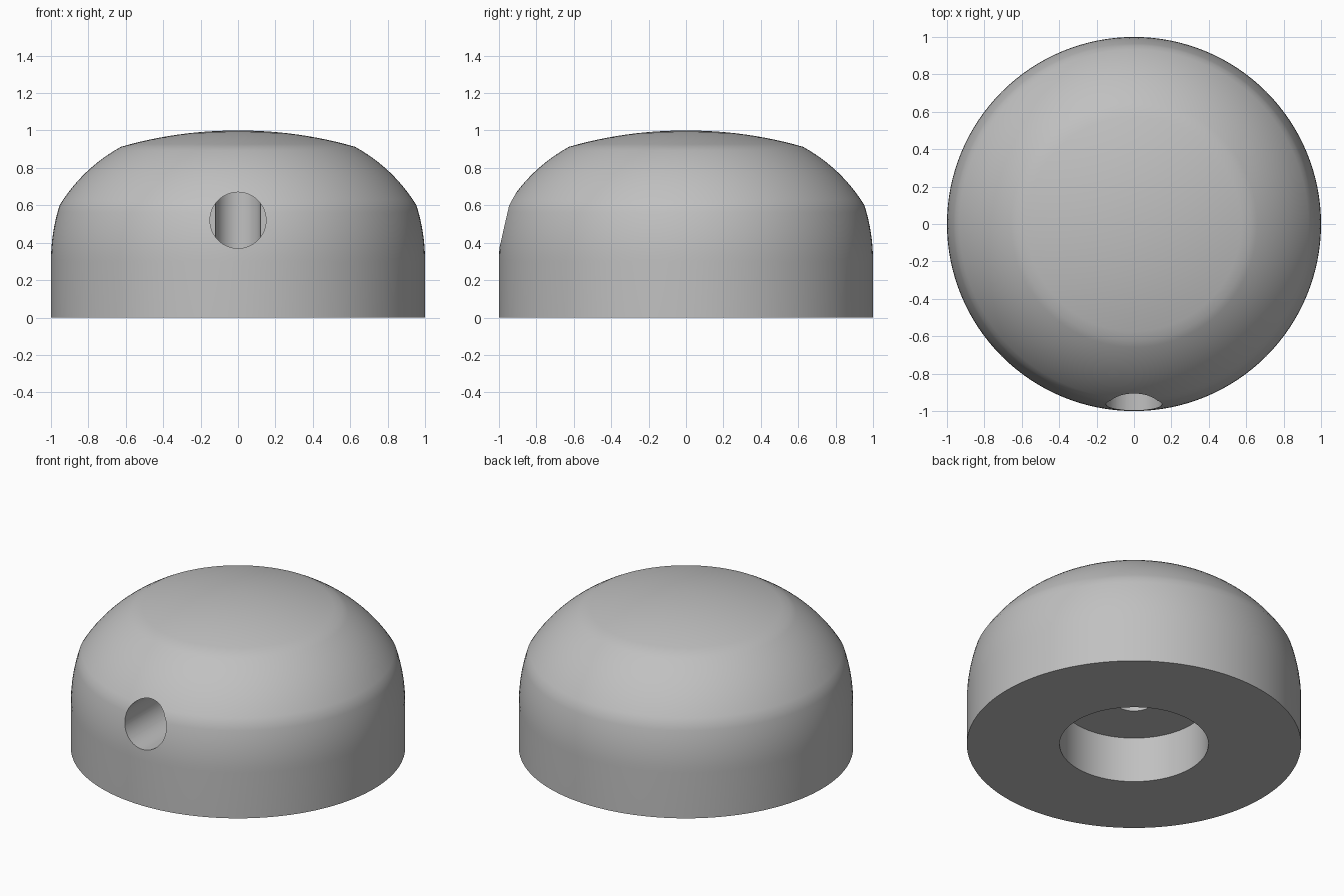
import bpy, bmesh, math
from mathutils import Matrix, Vector

default = bpy.data.objects.get("Cube")
if default:
    bpy.data.objects.remove(default)

grey = bpy.data.materials.new("grey")
grey.use_nodes = True
colour = (0.53, 0.53, 0.53, 1)
grey.diffuse_color = colour
grey.node_tree.nodes["Principled BSDF"].inputs["Base Color"].default_value = colour

SEGMENTS = 128
SHAFT_RADIUS = 0.12
RECESS_RADIUS, RECESS_TOP = 0.445, 0.3
SHAFT_TOP = 0.8


def arc(start, middle, end, steps):
    """Points of the circle through three points, leaving out the start."""
    a, b, c = (complex(*p) for p in (start, middle, end))
    w = (c - a) / (b - a)
    centre = (b - a) * (w - abs(w) ** 2) / (2j * w.imag) + a
    # Turn the start around the centre until it meets the end
    turn = (c - centre) / (a - centre)
    angle = math.atan2(turn.imag, turn.real)
    out = []
    for i in range(1, steps + 1):
        t = angle * i / steps
        p = centre + (a - centre) * complex(math.cos(t), math.sin(t))
        out.append((p.real, p.imag))
    return out


def lathe(name, profile):
    """Spin a (radius, height) profile around the vertical axis."""
    bm = bmesh.new()
    verts = [bm.verts.new((r, 0, z)) for r, z in profile]
    edges = [bm.edges.new(pair) for pair in zip(verts, verts[1:])]
    bmesh.ops.spin(bm, geom=verts + edges, cent=(0, 0, 0), axis=(0, 0, 1),
                   angle=math.tau, steps=SEGMENTS, use_merge=False)
    bmesh.ops.remove_doubles(bm, verts=bm.verts, dist=0.0001)
    bmesh.ops.recalc_face_normals(bm, faces=bm.faces)
    mesh = bpy.data.meshes.new(name)
    bm.to_mesh(mesh)
    bm.free()
    obj = bpy.data.objects.new(name, mesh)
    bpy.context.collection.objects.link(obj)
    mesh.materials.append(grey)
    return obj


# Knob body: recess and shaft bore inside, straight side, shoulder and crown outside
profile = [(0, SHAFT_TOP), (SHAFT_RADIUS, SHAFT_TOP), (SHAFT_RADIUS, RECESS_TOP),
           (RECESS_RADIUS, RECESS_TOP), (RECESS_RADIUS, 0), (1, 0), (1, 0.3)]
profile += arc((1, 0.3), (0.989, 0.45), (0.954, 0.6), 8)
profile += arc((0.954, 0.6), (0.808, 0.78), (0.625, 0.913), 12)
profile += arc((0.625, 0.913), (0.32, 0.978), (0, 1), 12)
profile[-1] = (0, 1)
body = lathe("knob_body", profile)

# Set screw hole from the front into the shaft bore
bm = bmesh.new()
bmesh.ops.create_cone(bm, cap_ends=True, segments=64, radius1=0.15, radius2=0.15, depth=1.2,
                      matrix=Matrix.Translation((0, -0.6, 0.52)) @ Matrix.Rotation(math.pi / 2, 4, "X"))
mesh = bpy.data.meshes.new("screw_hole_cutter")
bm.to_mesh(mesh)
bm.free()
mesh.materials.append(grey)
cutter = bpy.data.objects.new("screw_hole_cutter", mesh)
bpy.context.collection.objects.link(cutter)
cutter.hide_render = True

# Cut the hole, then drop the cutter
cut = body.modifiers.new("screw_hole", "BOOLEAN")
cut.operation = "DIFFERENCE"
cut.solver = "EXACT"
cut.object = cutter
bpy.context.view_layer.objects.active = body
body.select_set(True)
bpy.ops.object.modifier_apply(modifier=cut.name)
bpy.data.objects.remove(cutter)

# Smooth shading with crisp rims
bpy.ops.object.select_all(action="DESELECT")
body.select_set(True)
bpy.context.view_layer.objects.active = body
bpy.ops.object.shade_smooth_by_angle(angle=math.radians(30))
